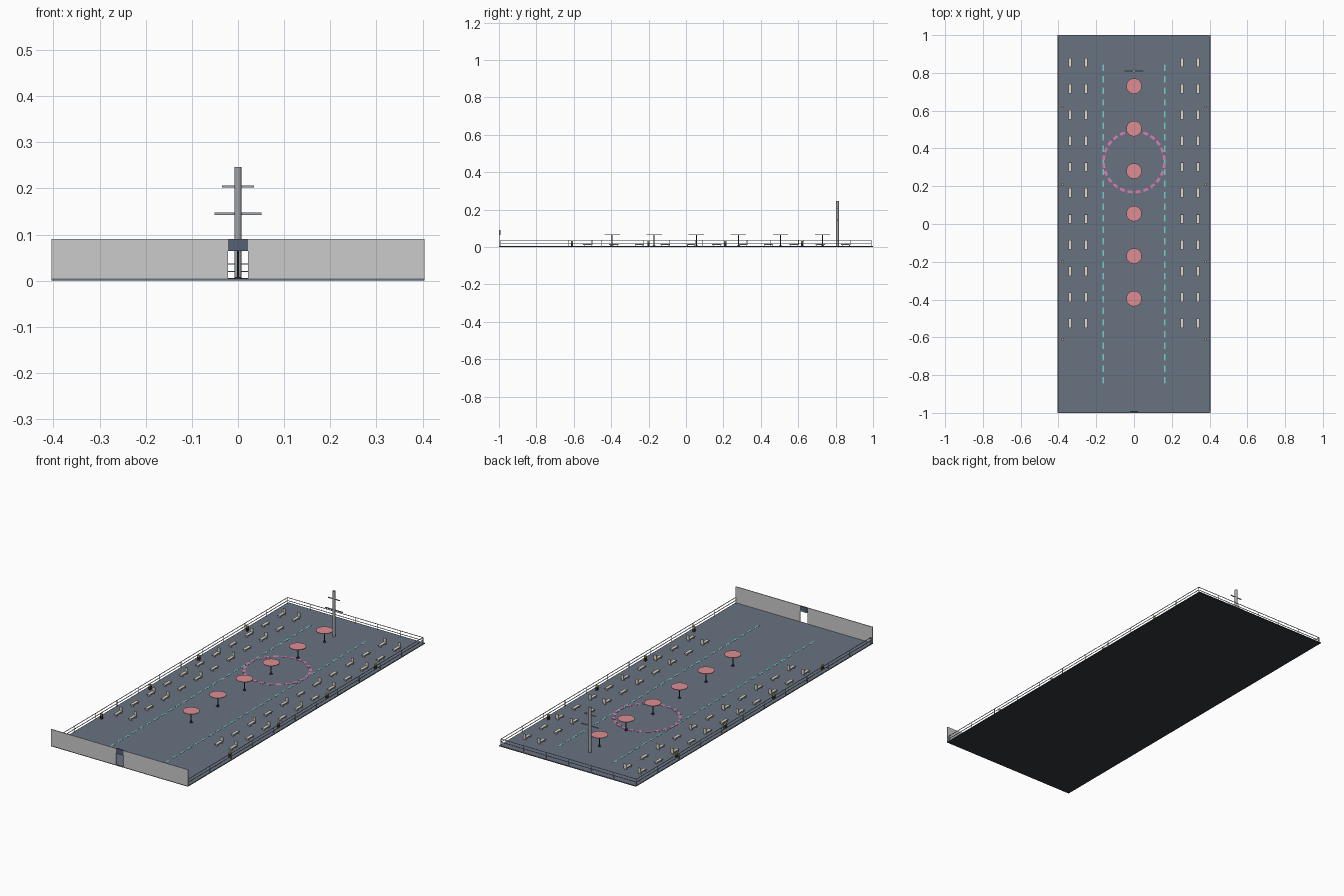
import bpy, bmesh, math
from mathutils import Matrix, Vector

if "Cube" in bpy.data.objects:
    bpy.data.objects.remove(bpy.data.objects["Cube"])


def material(name, rgb):
    m = bpy.data.materials.new(name)
    m.diffuse_color = (*rgb, 1)
    m.use_nodes = True
    m.node_tree.nodes["Principled BSDF"].inputs["Base Color"].default_value = m.diffuse_color
    return m


SLATE = material("slate", (0.14, 0.17, 0.22))
DARK = material("dark", (0.035, 0.038, 0.045))
WALL = material("pale_wall", (0.62, 0.62, 0.64))
STEEL = material("steel", (0.36, 0.38, 0.41))
NAVY = material("navy", (0.09, 0.12, 0.17))
CREAM = material("cream", (0.75, 0.70, 0.58))
CORAL = material("coral", (0.72, 0.27, 0.29))
CYAN = material("cyan", (0.15, 0.66, 0.62))
PINK = material("pink", (0.72, 0.20, 0.47))
AMBER = material("amber", (0.75, 0.48, 0.10))


class Part:
    """Collects primitives into one named object."""

    def __init__(self):
        self.bm = bmesh.new()

    def box(self, x0, x1, y0, y1, z0, z1, turn=None):
        c = Vector(((x0 + x1) / 2, (y0 + y1) / 2, (z0 + z1) / 2))
        mat = Matrix.Translation(c) @ Matrix.Diagonal((x1 - x0, y1 - y0, z1 - z0, 1))
        if turn:
            mat = turn @ mat
        bmesh.ops.create_cube(self.bm, size=1, matrix=mat)

    def cyl(self, x, y, z0, z1, r, sides=12, r_top=None):
        bmesh.ops.create_cone(self.bm, cap_ends=True, segments=sides, radius1=r,
                              radius2=r if r_top is None else r_top, depth=z1 - z0,
                              matrix=Matrix.Translation((x, y, (z0 + z1) / 2)))

    def done(self, name, mat, smooth=False):
        me = bpy.data.meshes.new(name)
        self.bm.to_mesh(me)
        self.bm.free()
        me.materials.append(mat)
        ob = bpy.data.objects.new(name, me)
        bpy.context.collection.objects.link(ob)
        if smooth:
            bpy.context.view_layer.objects.active = ob
            ob.select_set(True)
            bpy.ops.object.shade_smooth_by_angle()
            ob.select_set(False)


W, T = 0.404, 0.005      # half width and top of the deck

# Deck and dark underside
p = Part()
p.box(-W, W, -1, 1, 0, 0.002)
p.done("hull_underside", DARK)
p = Part()
p.box(-W, W, -1, 1, 0.002, T)
p.done("deck", SLATE)

# Front wall with an open doorway
p = Part()
for s in (-1, 1):
    p.box(*sorted((s * 0.022, s * W)), -1, -0.996, T, 0.091)
p.done("front_wall", WALL)
p = Part()
p.box(-0.022, 0.022, -1, -0.992, 0.064, 0.091)
p.done("door_header", NAVY)
p = Part()
p.box(-0.022, 0.022, -0.992, -0.991, 0.064, 0.070)
p.done("door_light", CYAN)

# Railings on both sides and at the back
p = Part()
h = 0.0012
for z in (0.020, 0.036):
    for s in (-1, 1):
        p.box(s * 0.4 - h, s * 0.4 + h, -0.99, 0.99, z - h, z + h)
    p.box(-0.4, 0.4, 0.99 - h, 0.99 + h, z - h, z + h)
for i in range(12):
    y = -0.99 + 0.18 * i
    for s in (-1, 1):
        p.box(s * 0.4 - h, s * 0.4 + h, y - h, y + h, T, 0.037)
for i in range(1, 6):
    x = -0.4 + 0.8 * i / 6
    p.box(x - h, x + h, 0.99 - h, 0.99 + h, T, 0.037)
p.done("railing", STEEL)

# Mast with two crossbars
p = Part()
p.cyl(0, 0.81, T, 0.247, 0.0075, 16)
p.done("mast", STEEL, True)
p = Part()
p.box(-0.051, 0.051, 0.808, 0.812, 0.143, 0.148)
p.box(-0.035, 0.035, 0.808, 0.812, 0.202, 0.206)
p.done("mast_crossbars", STEEL)

# Row of parasols
tops, poles = Part(), Part()
for i in range(6):
    y = -0.395 + 0.225 * i
    tops.cyl(0, y, 0.065, 0.068, 0.041, 32)
    poles.cyl(0, y, T, 0.065, 0.0025, 10)
    poles.cyl(0, y, T, 0.008, 0.008, 12)
tops.done("parasol_tops", CORAL, True)
poles.done("parasol_poles", DARK, True)

# Loungers, every second row with a raised back
beds, legs = Part(), Part()
for row in range(11):
    y = -0.525 + 0.138 * row
    for x in (-0.34, -0.255, 0.255, 0.34):
        beds.box(x - 0.008, x + 0.008, y - 0.025, y + 0.025, 0.012, 0.017)
        if row % 2 == 0:
            beds.box(x - 0.008, x + 0.008, y + 0.021, y + 0.025, 0.017, 0.037)
        for e in (-0.019, 0.019):
            legs.box(x - 0.007, x + 0.007, y + e - 0.0015, y + e + 0.0015, T, 0.012)
beds.done("lounger_beds", CREAM)
legs.done("lounger_legs", STEEL)

# Small deck lamps along the sides
posts, lamps = Part(), Part()
for s in (-1, 1):
    for y in (-0.61, -0.2, 0.21, 0.62):
        x = s * 0.379
        posts.box(x - 0.005, x + 0.005, y - 0.006, y + 0.006, T, 0.024)
        lamps.box(x - 0.005, x + 0.005, y - 0.006, y + 0.006, 0.024, 0.031)
posts.done("lamp_posts", DARK)
lamps.done("lamp_heads", AMBER)

# Dashed lane lines
p = Part()
for i in range(28):
    y = -0.828 + 0.0613 * i
    for s in (-1, 1):
        p.box(s * 0.162 - 0.004, s * 0.162 + 0.004, y - 0.017, y + 0.017, T, T + 0.001)
p.done("lane_dashes", CYAN)

# Dashed landing circle
p = Part()
for i in range(24):
    turn = Matrix.Translation((0, 0.33, 0)) @ Matrix.Rotation(math.tau * (i + 0.5) / 24, 4, 'Z')
    p.box(0.154, 0.168, -0.013, 0.013, T, T + 0.0012, turn)
p.done("landing_circle", PINK)
